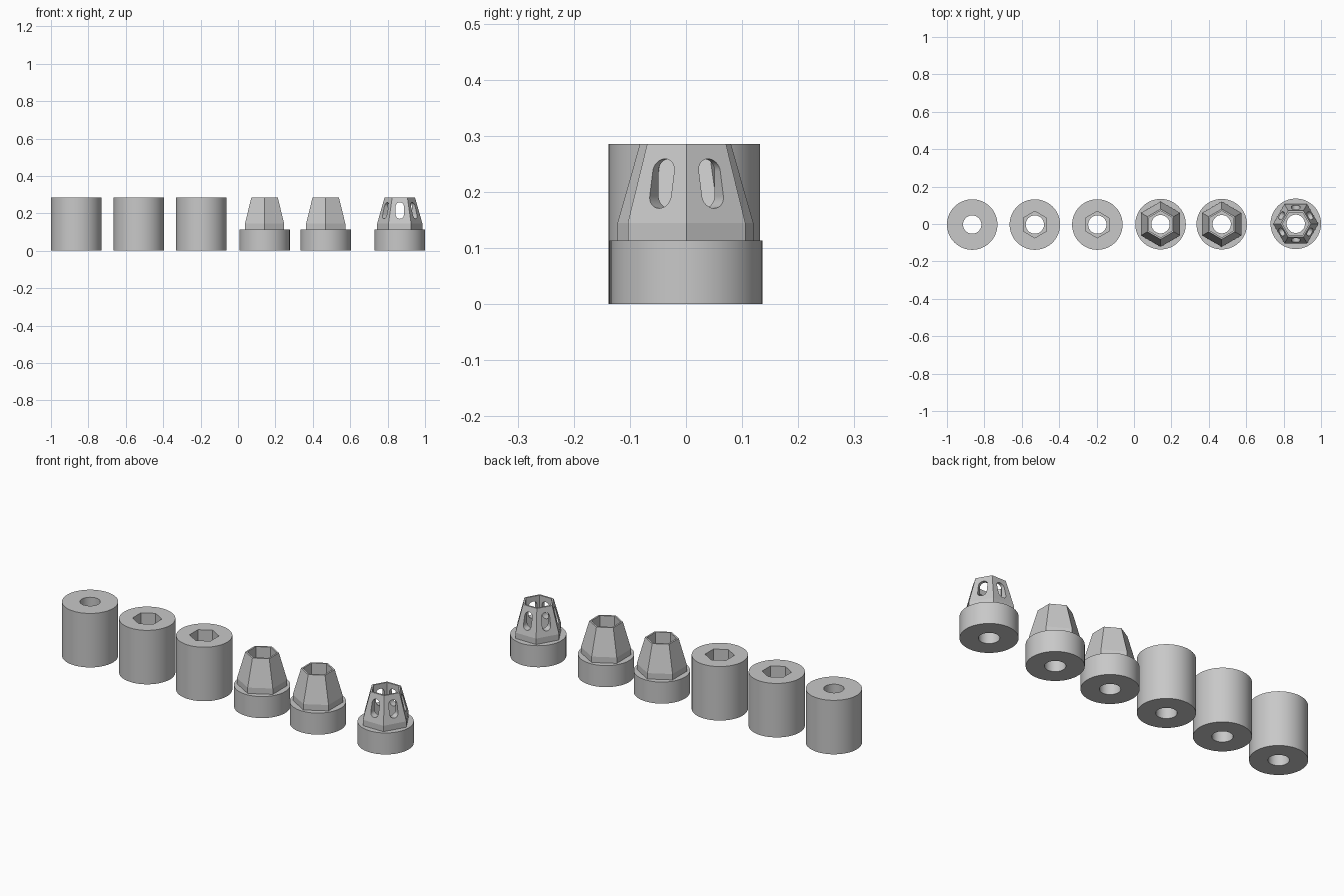
import bpy, bmesh, math

if "Cube" in bpy.data.objects:
    bpy.data.objects.remove(bpy.data.objects["Cube"])

R, H, BASE = 0.135, 0.286, 0.114      # outer radius, total height, collar height
KINK = 0.145                          # height where the hexagon starts to taper
HOLE, FLOOR = 0.049, 0.115            # bore radius, pocket floor height

grey = bpy.data.materials.new("light_grey")
grey.diffuse_color = (0.58, 0.58, 0.58, 1)
grey.use_nodes = True
grey.node_tree.nodes["Principled BSDF"].inputs["Base Color"].default_value = grey.diffuse_color


def loft(name, rings, sides, rot=0.0):
    """Solid of stacked regular polygons; rings = [(radius, z), ...]."""
    bm = bmesh.new()
    loops = []
    for r, z in rings:
        loops.append([bm.verts.new((r * math.cos(rot + math.tau * i / sides),
                                    r * math.sin(rot + math.tau * i / sides), z))
                      for i in range(sides)])
    for a, b in zip(loops, loops[1:]):
        for i in range(sides):
            j = (i + 1) % sides
            bm.faces.new((a[i], a[j], b[j], b[i]))
    bm.faces.new(loops[0][::-1])
    bm.faces.new(loops[-1])
    return finish(bm, name)


def slot(angle, width=0.044, z0=0.171, z1=0.259, n=24):
    """Long rounded cutter pointing outward at the given angle."""
    bm = bmesh.new()
    r = width / 2
    pts = [(r * math.cos(math.pi * i / n), z1 - r + r * math.sin(math.pi * i / n)) for i in range(n + 1)]
    pts += [(-x, z0 + z1 - z) for x, z in pts]
    c, s = math.cos(angle), math.sin(angle)
    ends = [[bm.verts.new((d * c - x * s, d * s + x * c, z)) for x, z in pts] for d in (0.045, 0.16)]
    m = len(pts)
    for i in range(m):
        j = (i + 1) % m
        bm.faces.new((ends[0][i], ends[0][j], ends[1][j], ends[1][i]))
    bm.faces.new(ends[0][::-1])
    bm.faces.new(ends[1])
    return finish(bm, "slot_cutter")


def finish(bm, name):
    bmesh.ops.recalc_face_normals(bm, faces=bm.faces)
    me = bpy.data.meshes.new(name)
    bm.to_mesh(me)
    bm.free()
    me.materials.append(grey)
    ob = bpy.data.objects.new(name, me)
    bpy.context.collection.objects.link(ob)
    return ob


def combine(ob, other, op):
    """Apply a boolean and remove the helper."""
    mod = ob.modifiers.new("bool", 'BOOLEAN')
    mod.object, mod.operation, mod.solver = other, op, 'EXACT'
    bpy.context.view_layer.objects.active = ob
    bpy.ops.object.modifier_apply(modifier=mod.name)
    bpy.data.objects.remove(other, do_unlink=True)


def nozzle(name, x, y, pocket, tapered, slots, rot):
    # body: full cylinder, or collar with a tapered hexagon on top
    body = loft(name, [(R, 0), (R, BASE if tapered else H)], 64)
    if tapered:
        tower = loft("tower", [(0.121, 0.05), (0.121, KINK), (0.081, H)], 6, rot)
        combine(body, tower, 'UNION')
    # round bore, hexagonal pocket and side slots
    combine(body, loft("bore", [(HOLE, -0.05), (HOLE, H + 0.05)], 48), 'DIFFERENCE')
    if pocket:
        combine(body, loft("pocket", [(0.071, FLOOR), (0.071, H + 0.05)], 6, rot), 'DIFFERENCE')
    if slots:
        for i in range(6):
            combine(body, slot(rot + math.pi / 6 + i * math.pi / 3), 'DIFFERENCE')
    body.location = (x, y, 0)
    bpy.ops.object.select_all(action='DESELECT')
    body.select_set(True)
    bpy.context.view_layer.objects.active = body
    bpy.ops.object.shade_smooth_by_angle(angle=math.radians(10))


# six stages of the part, left to right
POINT = math.pi / 2                   # hexagon corner facing front and back
nozzle("bored_cylinder", -0.865, -0.003, False, False, False, POINT)
nozzle("hex_pocket_cylinder_a", -0.530, -0.003, True, False, False, POINT)
nozzle("hex_pocket_cylinder_b", -0.196, -0.003, True, False, False, POINT)
nozzle("tapered_nozzle_a", 0.142, -0.001, True, True, False, POINT)
nozzle("tapered_nozzle_b", 0.469, -0.001, True, True, False, POINT)
nozzle("slotted_nozzle", 0.865, 0.001, True, True, True, 0.0)
